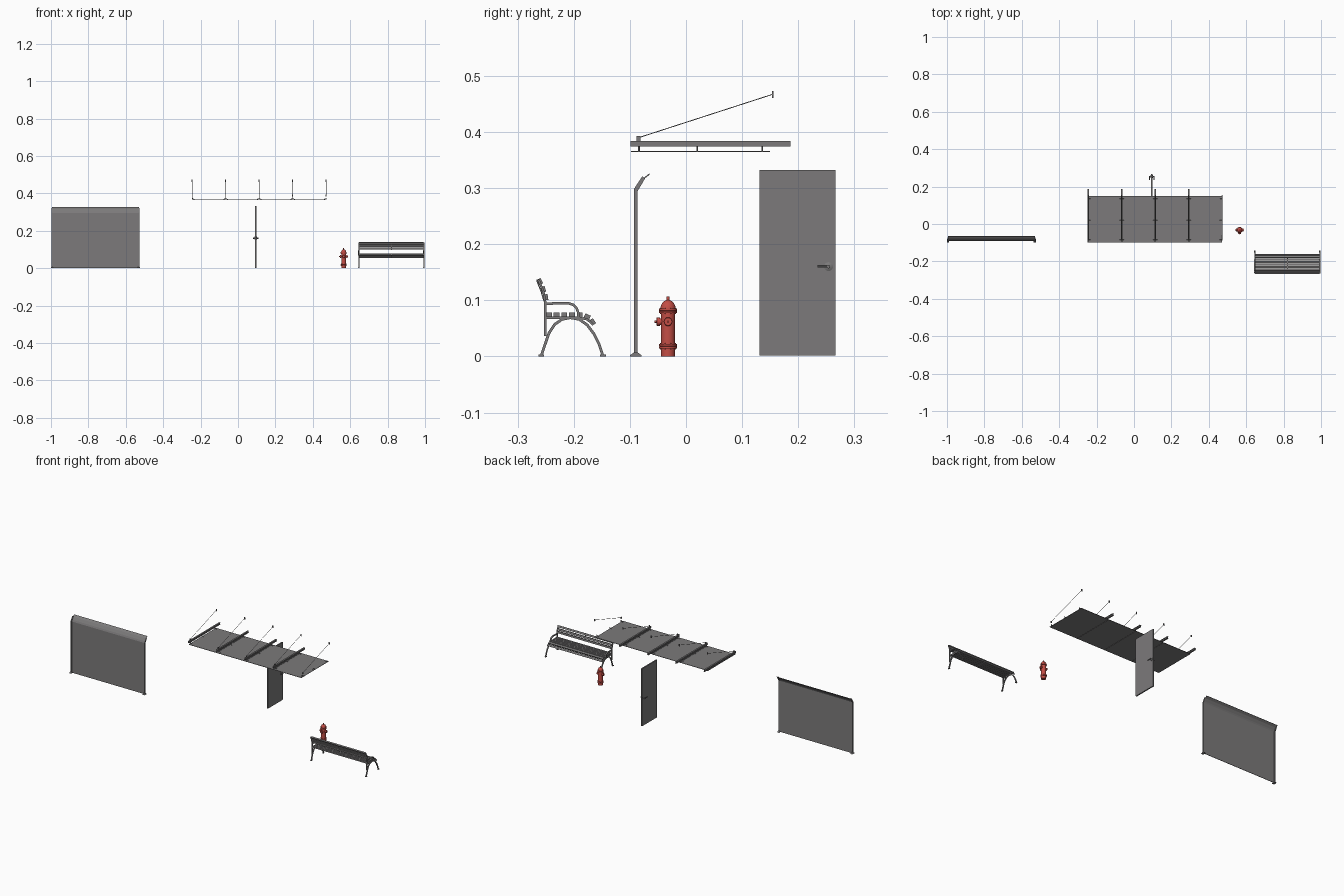
import bpy, bmesh, math
from mathutils import Vector, Matrix

if "Cube" in bpy.data.objects:
    bpy.data.objects.remove(bpy.data.objects["Cube"])


def material(name, rgb):
    m = bpy.data.materials.new(name)
    m.diffuse_color = (*rgb, 1)
    m.use_nodes = True
    m.node_tree.nodes["Principled BSDF"].inputs["Base Color"].default_value = m.diffuse_color
    return m


GRAY = material("metal gray", (0.20, 0.195, 0.197))
RED = material("hydrant red", (0.55, 0.075, 0.06))


def finish(name, bm, mat, smooth=False):
    bmesh.ops.recalc_face_normals(bm, faces=bm.faces)
    me = bpy.data.meshes.new(name)
    bm.to_mesh(me)
    bm.free()
    ob = bpy.data.objects.new(name, me)
    bpy.context.collection.objects.link(ob)
    me.materials.append(mat)
    if smooth:
        bpy.ops.object.select_all(action='DESELECT')
        ob.select_set(True)
        bpy.context.view_layer.objects.active = ob
        bpy.ops.object.shade_smooth_by_angle(angle=math.radians(35))
    return ob


def box(name, x, y, z, mat=GRAY, tilt=0):
    """Box from (min, max) ranges, optionally tilted about x."""
    bm = bmesh.new()
    c = Vector([(a + b) / 2 for a, b in (x, y, z)])
    s = [b - a for a, b in (x, y, z)]
    m = Matrix.Translation(c) @ Matrix.Rotation(tilt, 4, 'X') @ Matrix.Diagonal((*s, 1))
    bmesh.ops.create_cube(bm, size=1, matrix=m)
    return finish(name, bm, mat)


def prism(name, pts, x0, x1, mat=GRAY):
    """Side profile of (y, z) points extruded along x."""
    bm = bmesh.new()
    f = bm.faces.new([bm.verts.new((x0, y, z)) for y, z in pts])
    r = bmesh.ops.extrude_face_region(bm, geom=[f])
    bmesh.ops.translate(bm, vec=(x1 - x0, 0, 0),
                        verts=[v for v in r["geom"] if isinstance(v, bmesh.types.BMVert)])
    return finish(name, bm, mat)


def strip(name, path, t, x0, x1):
    """Bent flat bar of thickness t following a (y, z) path."""
    p = [Vector(q) for q in path]
    left, right = [], []
    for i, q in enumerate(p):
        d = (p[min(i + 1, len(p) - 1)] - p[max(i - 1, 0)]).normalized()
        n = Vector((-d.y, d.x)) * t / 2
        left.append(q + n)
        right.append(q - n)
    return prism(name, left + right[::-1], x0, x1)


def lathe(name, base, axis, profile, n=24, mat=GRAY):
    """Revolve (radius, height) profile around an axis starting at base."""
    bm = bmesh.new()
    rot = Vector((0, 0, 1)).rotation_difference(Vector(axis)).to_matrix()
    rings = []
    for r, h in profile:
        rings.append([bm.verts.new(Vector(base) + rot @ Vector((
            r * math.cos(2 * math.pi * k / n), r * math.sin(2 * math.pi * k / n), h)))
            for k in range(n)])
    for a, b in zip(rings, rings[1:]):
        for k in range(n):
            bm.faces.new((a[k], a[(k + 1) % n], b[(k + 1) % n], b[k]))
    bm.faces.new(rings[0])
    bm.faces.new(rings[-1])
    return finish(name, bm, mat, True)


def rod(name, a, b, r, n=8, mat=GRAY):
    d = Vector(b) - Vector(a)
    return lathe(name, a, d.normalized(), [(r, 0), (r, d.length)], n, mat)


# --- Screen wall: two bent posts and a bent sheet ---
for x in (-0.994, -0.530):
    prism("wall_post", [(-0.093, 0), (-0.093, 0.298), (-0.078, 0.321), (-0.073, 0.317),
                        (-0.086, 0.295), (-0.086, 0)], x - 0.003, x + 0.003)
    prism("wall_post_foot", [(-0.100, 0), (-0.100, 0.002), (-0.093, 0.007), (-0.086, 0.007),
                             (-0.079, 0.002), (-0.079, 0)], x - 0.006, x + 0.006)
strip("wall_sheet", [(-0.0895, 0.002), (-0.0895, 0.295), (-0.086, 0.303), (-0.077, 0.316),
                     (-0.065, 0.325)], 0.0022, -0.994, -0.530)

# --- Canopy: glass panes, beams, fittings and tie rods ---
XS = [-0.245, -0.066, 0.113, 0.292, 0.471]
for a, b in zip(XS, XS[1:]):
    box("canopy_pane", (a + 0.0008, b - 0.0008), (-0.098, 0.150), (0.3645, 0.3665))
for i, x in enumerate(XS):
    if i < 4:
        box("beam_web", (x - 0.0015, x + 0.0015), (-0.099, 0.186), (0.374, 0.384))
        for z in (0.3737, 0.3827):
            box("beam_flange", (x - 0.0045, x + 0.0045), (-0.099, 0.186), (z, z + 0.0015))
    for y in (-0.084, 0.020, 0.136):
        rod("pane_hanger", (x, y, 0.366), (x, y, 0.375), 0.0016)
        for s in (-1, 1):
            if -0.25 < x + s * 0.012 < 0.475:
                rod("pane_fitting_arm", (x, y, 0.374), (x + s * 0.012, y, 0.367), 0.0013, 6)
    box("tie_bracket", (x - 0.002, x + 0.002), (-0.088, -0.081), (0.383, 0.393))
    rod("tie_rod", (x, -0.084, 0.390), (x, 0.154, 0.467), 0.0009, 6)
    box("tie_wall_plate", (x - 0.003, x + 0.003), (0.153, 0.156), (0.461, 0.473))

# --- Door with lever handles on both sides ---
DX = 0.095
box("door_leaf", (DX - 0.0035, DX + 0.0035), (0.131, 0.266), (0.002, 0.332))
for s in (-1, 1):
    lathe("handle_rose", (DX + s * 0.0035, 0.254, 0.16), (s, 0, 0),
          [(0.008, 0), (0.008, 0.002), (0.006, 0.003), (0.003, 0.004), (0.003, 0.011)], 20)
    rod("handle_lever", (DX + s * 0.0125, 0.257, 0.16), (DX + s * 0.0125, 0.234, 0.16), 0.002, 10)

# --- Hydrant: lathed body and three capped outlets ---
HX, HY = 0.565, -0.032
body = [(0.0125, 0), (0.0125, 0.014), (0.016, 0.014), (0.016, 0.0175), (0.0155, 0.018),
        (0.016, 0.0185), (0.016, 0.022), (0.0125, 0.022), (0.0125, 0.077), (0.016, 0.077),
        (0.016, 0.0805), (0.0155, 0.081), (0.016, 0.0815), (0.016, 0.085), (0.0135, 0.085)]
body += [(0.0135 * math.cos(t), 0.085 + 0.0155 * math.sin(t))
         for t in [math.radians(a) for a in (15, 30, 45, 60, 75)]]
body += [(0.003, 0.1005), (0.003, 0.1065)]
lathe("hydrant_body", (HX, HY, 0), (0, 0, 1), body, 28, RED)
for z in (0.0125, 0.0755):
    for k in range(8):
        a = math.pi * (k + 0.5) / 4
        p = (HX + 0.0143 * math.cos(a), HY + 0.0143 * math.sin(a))
        rod("flange_bolt", (*p, z), (*p, z + 0.011), 0.0011, 6, RED)
for d, r in (((1, 0, 0), 0.0058), ((-1, 0, 0), 0.0058), ((0, -1, 0), 0.0058)):
    lathe("hydrant_outlet", (HX, HY, 0.062), d,
          [(r, 0.005), (r, 0.0145), (r + 0.002, 0.0145), (r + 0.002, 0.0195),
           (r + 0.001, 0.0205), (0.002, 0.0205), (0.002, 0.024)], 20, RED)

# --- Bench (faces +y): cast end frames and slats ---
B0, B1 = 0.646, 0.994
for x in (B0, B1):
    a, b = x - 0.003, x + 0.003
    strip("bench_back_post", [(-0.251, 0.036), (-0.251, 0.098), (-0.254, 0.115),
                              (-0.263, 0.137)], 0.004, a, b)
    arch = [(-0.258, 0.001), (-0.251, 0.022), (-0.244, 0.042), (-0.234, 0.057), (-0.221, 0.066),
            (-0.206, 0.069), (-0.190, 0.066), (-0.176, 0.056), (-0.164, 0.040),
            (-0.155, 0.022), (-0.148, 0.001)]
    strip("bench_leg_arch", arch, 0.005, a, b)
    for y in (-0.258, -0.148):
        box("bench_foot", (a - 0.001, b + 0.001), (y - 0.005, y + 0.005), (0, 0.003))
    strip("bench_armrest", [(-0.251, 0.094), (-0.210, 0.095), (-0.201, 0.092), (-0.195, 0.086),
                            (-0.192, 0.078), (-0.192, 0.068)], 0.0045, a - 0.001, b + 0.001)
    strip("bench_seat_rail", [(-0.252, 0.069), (-0.190, 0.069), (-0.176, 0.066),
                              (-0.165, 0.056)], 0.004, a, b)
# middle straps
xm = (B0 + B1) / 2
strip("bench_middle_back_strap", [(-0.253, 0.098), (-0.258, 0.115), (-0.266, 0.135)],
      0.002, xm - 0.003, xm + 0.003)
strip("bench_middle_seat_strap", [(-0.246, 0.069), (-0.190, 0.069), (-0.176, 0.066),
                                  (-0.165, 0.056)], 0.003, xm - 0.003, xm + 0.003)


def slat(name, y, z, tilt, w=0.0105):
    box(name, (B0 + 0.001, B1 - 0.001), (y - w / 2, y + w / 2), (z - 0.004, z + 0.004), GRAY, tilt)


for i in range(5):
    slat("seat_slat", -0.2445 + i * 0.0138, 0.0745, 0)
slat("seat_slat", -0.1760, 0.0710, math.radians(-25))
slat("seat_slat", -0.1665, 0.0615, math.radians(-55))
for y, z, t in ((-0.250, 0.1055, 98), (-0.2545, 0.1195, 106), (-0.2605, 0.1335, 116)):
    slat("back_slat", y, z, math.radians(t))
